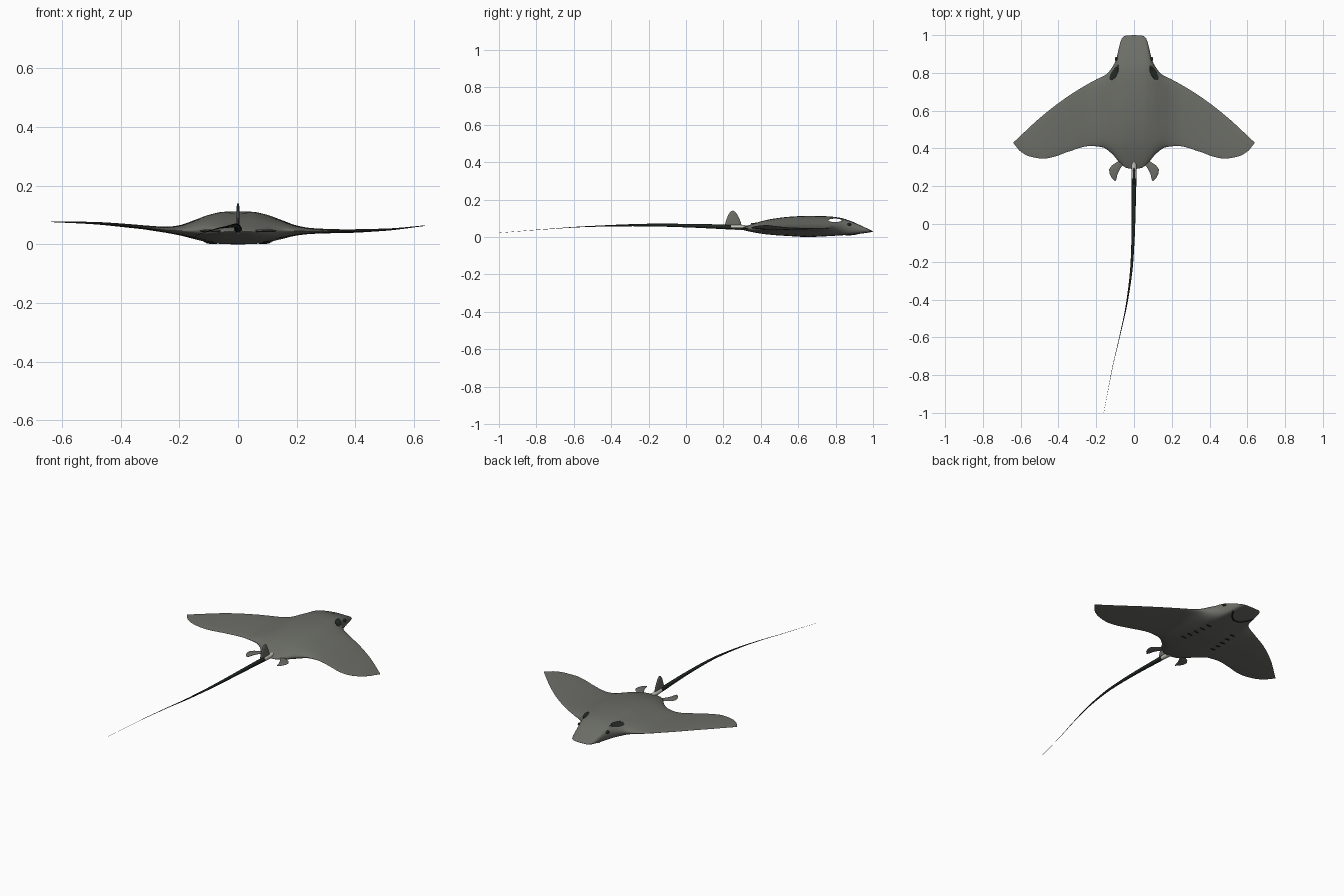
import bpy, bmesh, math
from mathutils import Vector

if "Cube" in bpy.data.objects:
    bpy.data.objects.remove(bpy.data.objects["Cube"])


def material(name, rgb):
    m = bpy.data.materials.new(name)
    m.use_nodes = True
    m.diffuse_color = (*rgb, 1)
    m.node_tree.nodes["Principled BSDF"].inputs["Base Color"].default_value = (*rgb, 1)
    return m


SKIN = material("grey skin", (0.15, 0.155, 0.135))
DARK = material("dark green black", (0.015, 0.02, 0.016))
PALE = material("pale bone", (0.55, 0.54, 0.48))


def finish(name, bm, mat, angle=50):
    bmesh.ops.recalc_face_normals(bm, faces=bm.faces)
    me = bpy.data.meshes.new(name)
    bm.to_mesh(me)
    bm.free()
    ob = bpy.data.objects.new(name, me)
    bpy.context.collection.objects.link(ob)
    me.materials.append(mat)
    bpy.ops.object.select_all(action="DESELECT")
    ob.select_set(True)
    bpy.context.view_layer.objects.active = ob
    bpy.ops.object.shade_smooth_by_angle(angle=math.radians(angle))
    return ob


def curve(keys, v):
    """Smooth interpolation with limited slopes through (position, value) keys."""
    v = min(max(v, keys[0][0]), keys[-1][0])
    d = [(b[1] - a[1]) / (b[0] - a[0]) for a, b in zip(keys, keys[1:])]
    m = [d[0]] + [2 * p * q / (p + q) if p * q > 0 else 0 for p, q in zip(d, d[1:])] + [d[-1]]
    i = next(k for k in range(len(d)) if v <= keys[k + 1][0])
    h = keys[i + 1][0] - keys[i][0]
    t = (v - keys[i][0]) / h
    return (keys[i][1] * (1 + 2 * t) * (1 - t) ** 2 + h * m[i] * t * (1 - t) ** 2
            + keys[i + 1][1] * t * t * (3 - 2 * t) + h * m[i + 1] * t * t * (t - 1))


def loft(rings):
    bm = bmesh.new()
    vs = [[bm.verts.new(p) for p in r] for r in rings]
    n = len(vs[0])
    for a, b in zip(vs, vs[1:]):
        for i in range(n):
            bm.faces.new((a[i], a[(i + 1) % n], b[(i + 1) % n], b[i]))
    bm.faces.new(vs[0])
    bm.faces.new(vs[-1])
    return bm


def tube(name, pts, radii, mat, sides=12):
    pts = [Vector(p) for p in pts]
    rings = []
    for i, p in enumerate(pts):
        d = (pts[min(i + 1, len(pts) - 1)] - pts[max(i - 1, 0)]).normalized()
        u = d.cross(Vector((0, 0, 1))).normalized()
        w = u.cross(d)
        angles = [2 * math.pi * k / sides for k in range(sides)]
        rings.append([p + (u * math.cos(a) + w * math.sin(a)) * radii[i] for a in angles])
    return finish(name, loft(rings), mat)


def ellipsoid(name, loc, size, mat):
    bm = bmesh.new()
    bmesh.ops.create_uvsphere(bm, u_segments=16, v_segments=10, radius=1)
    for v in bm.verts:
        v.co = Vector([v.co[i] * size[i] + loc[i] for i in range(3)])
    return finish(name, bm, mat)


# Body and wings: chordwise rings swept from tip to tip
LEAD = [(0, 1), (.045, .997), (.065, .982), (.076, .95), (.087, .9), (.106, .845), (.15, .79),
        (.2, .765), (.3, .708), (.4, .64), (.5, .56), (.6, .468), (.638, .432)]
TRAIL = [(0, .29), (.04, .297), (.08, .33), (.12, .375), (.17, .407), (.23, .413), (.35, .382),
         (.42, .357), (.48, .346), (.55, .357), (.6, .383), (.638, .428)]
BACK = [(.29, .052), (.35, .07), (.45, .095), (.55, .108), (.65, .113), (.75, .111),
        (.82, .104), (.88, .086), (.94, .061), (1, .036)]
BELLY = [(.29, .035), (.35, .025), (.45, .012), (.55, .005), (.65, 0), (.75, .004),
         (.85, .01), (.92, .015), (1, .022)]
BULGE = [(0, 1), (.05, .97), (.1, .8), (.15, .5), (.2, .2), (.25, .06), (.32, 0)]
WING_R = [(0, .04), (.2, .046), (.35, .061), (.5, .073), (.64, .077)]
WING_L = [(0, .04), (.2, .045), (.35, .045), (.5, .05), (.64, .064)]
THICK = [(0, .008), (.3, .007), (.64, .001)]


def surface(x, y, side):
    a = abs(x)
    lo, hi = curve(TRAIL, a), curve(LEAD, a)
    s = min(1, abs(2 * (y - lo) / (hi - lo) - 1))
    b = curve(BULGE, a)
    top, low = curve(BACK, y), curve(BELLY, y)
    mid = (1 - b) * curve(WING_L if x > 0 else WING_R, a) + b * (top + low) / 2
    half = (1 - b) * curve(THICK, a) + b * (top - low) / 2
    return mid + side * half * math.sqrt(1 - s ** (2 + 8 * b))


N, M = 60, 80
half_span = [.638 * (i / N) ** 1.5 for i in range(N + 1)]
rings = []
for x in [-v for v in reversed(half_span[1:])] + half_span:
    lo, hi = curve(TRAIL, abs(x)), curve(LEAD, abs(x))
    ring = []
    for k in range(M):
        a = 2 * math.pi * k / M
        y = lo + (hi - lo) * (1 - math.cos(a)) / 2
        ring.append((x, y, surface(x, y, 1 if k <= M / 2 else -1)))
    rings.append(ring)
body = finish("body_and_wings", loft(rings), SKIN, 60)
body.data.materials.append(DARK)

# Spiracles: an oval passage through the back of the head
oval = [2 * math.pi * k / 24 for k in range(24)]
cutter = finish("spiracle_cutter", loft(
    [[(x, .797 + .035 * math.cos(a), .089 + .009 * math.sin(a)) for a in oval] for x in (-.2, .2)]), DARK)
cutter.hide_render = True
cutter.hide_viewport = True
cut = body.modifiers.new("spiracles", "BOOLEAN")
cut.operation, cut.solver, cut.object = "DIFFERENCE", "EXACT", cutter
cut.material_mode = "TRANSFER"

# Eyes and gill slits on both sides
for side, word in ((1, "left"), (-1, "right")):
    ellipsoid(word + "_eye", (side * .093, .873, .068), (.009, .011, .008), DARK)
    for i in range(5):
        x, y = side * (.1 - .005 * i), .54 + .047 * i
        ellipsoid(f"{word}_gill_{i + 1}", (x, y, surface(x, y, -1)), (.02, .005, .004), DARK)

# Mouth: curved line under the snout
arc = [(-.07 + .01 * i) for i in range(15)]
mouth = [(x, .855 + .065 * (x / .07) ** 2) for x in arc]
tube("mouth", [(x, y, surface(x, y, -1)) for x, y in mouth], [.004] * len(arc), DARK, 8)


def plate(name, outline, to_point, thickness):
    """Thin fin: rounded outline with bevelled rim."""
    c = sum((Vector(p) for p in outline), Vector((0, 0))) / len(outline)
    rows = []
    for scale, t in ((.6, -1), (.9, -.6), (1, 0), (.9, .6), (.6, 1)):
        rows.append([to_point(*(c + (Vector(p) - c) * scale), t * thickness) for p in outline])
    return finish(name, loft(rows), SKIN)


# Pelvic fins
pelvic = [(.05, .325), (.08, .335), (.115, .312), (.132, .29), (.13, .268), (.118, .243),
          (.1, .225), (.093, .238), (.088, .262), (.075, .29)]
for side, word in ((1, "left"), (-1, "right")):
    plate(word + "_pelvic_fin", pelvic, lambda x, y, t: (side * x, y, .046 + t), .004)

# Dorsal fin
dorsal = [(.3, .052), (.293, .08), (.28, .109), (.267, .131), (.252, .142), (.238, .136),
          (.225, .117), (.214, .088), (.205, .055)]
plate("dorsal_fin", dorsal, lambda y, z, t: (t, y, z), .005)

# Pale tail root and long whip tail
tube("tail_root", [(0, .325, .049), (0, .29, .051), (0, .225, .053)], [.013, .014, .012], PALE)
TAIL_X = [(-1, -.16), (-.92, -.145), (-.75, -.112), (-.6, -.077), (-.4, -.035), (-.2, -.011), (0, -.003), (.24, 0)]
TAIL_Z = [(-1, .022), (-.8, .038), (-.5, .057), (-.2, .064), (0, .061), (.24, .053)]
TAIL_R = [(-1, .0004), (-.75, .001), (-.55, .002), (-.4, .004), (-.2, .007), (0, .0095), (.24, .013)]
ys = [.24 - 1.24 * i / 40 for i in range(41)]
tube("tail", [(curve(TAIL_X, y), y, curve(TAIL_Z, y)) for y in ys], [curve(TAIL_R, y) for y in ys], DARK)
